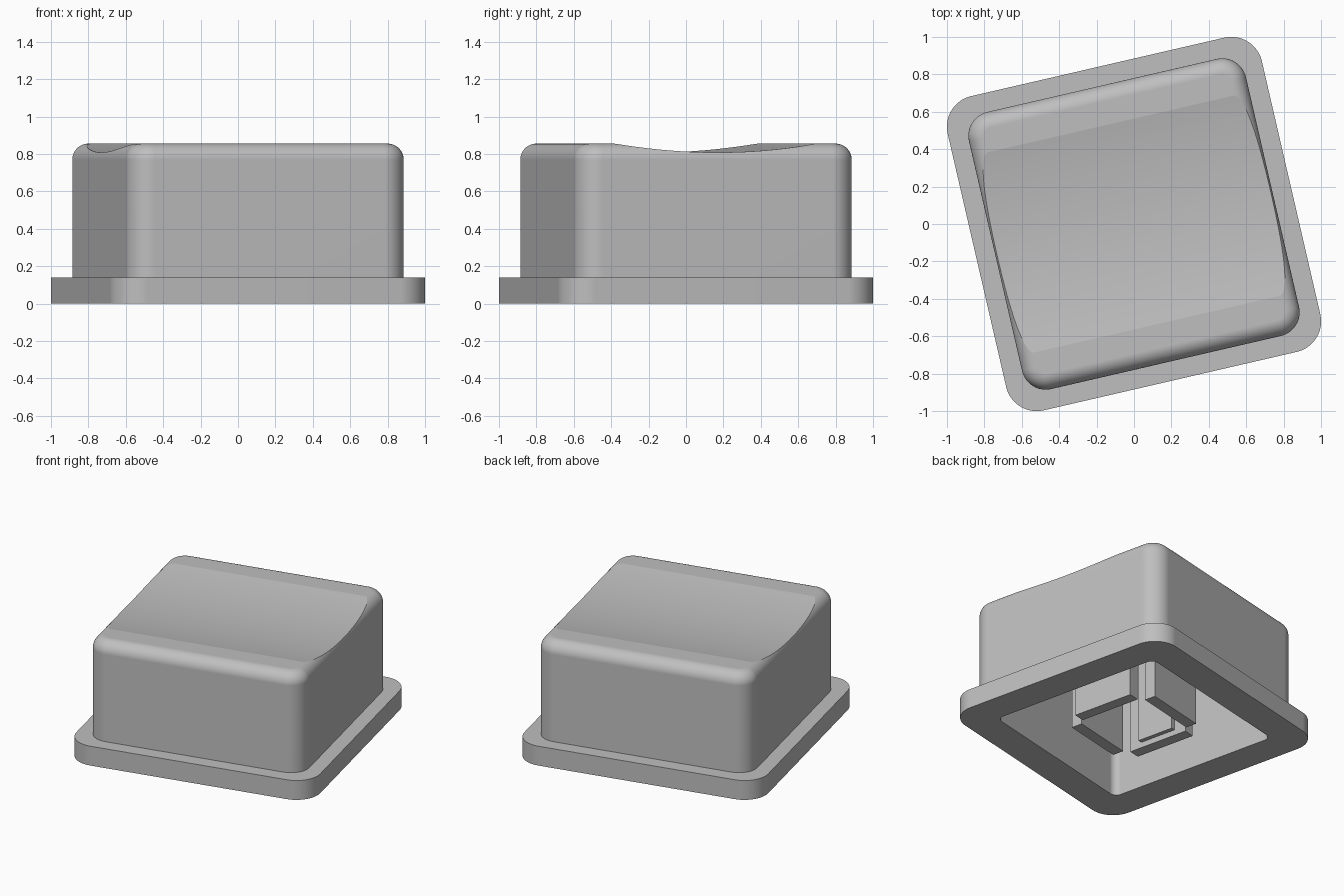
import bpy, bmesh
from math import sin, cos, pi, radians
from mathutils import Matrix

cube = bpy.data.objects.get("Cube")
if cube:
    bpy.data.objects.remove(cube)

TURN = radians(13)      # the whole cap is turned on its base
STEPS = 16              # segments per rounded corner

grey = bpy.data.materials.new("plain grey")
grey.use_nodes = True
colour = (0.52, 0.52, 0.52, 1)
grey.diffuse_color = colour
grey.node_tree.nodes["Principled BSDF"].inputs["Base Color"].default_value = colour


def make_object(name, bm):
    bmesh.ops.recalc_face_normals(bm, faces=bm.faces)
    mesh = bpy.data.meshes.new(name)
    bm.to_mesh(mesh)
    bm.free()
    mesh.materials.append(grey)
    obj = bpy.data.objects.new(name, mesh)
    bpy.context.collection.objects.link(obj)
    return obj


def ring(bm, half, radius, z):
    """Rounded square outline."""
    verts = []
    c = half - radius
    for k, (sx, sy) in enumerate([(1, 1), (-1, 1), (-1, -1), (1, -1)]):
        for i in range(STEPS + 1):
            a = (k + i / STEPS) * pi / 2
            verts.append(bm.verts.new((sx * c + radius * cos(a), sy * c + radius * sin(a), z)))
    return verts


# Cap shell: hollow inside, flange, walls and rounded top edge in one loft
FILLET, TOP = 0.085, 0.855
sections = [(0.64, 0.05, 0.70), (0.64, 0.05, 0), (0.862, 0.168, 0),
            (0.862, 0.168, 0.14), (0.76, 0.13, 0.14)]
for i in range(STEPS + 1):
    a = i / STEPS * pi / 2
    inset = FILLET * (1 - cos(a))
    sections.append((0.76 - inset, 0.13 - inset, TOP - FILLET + FILLET * sin(a)))

bm = bmesh.new()
rings = [ring(bm, *s) for s in sections]
for low, high in zip(rings, rings[1:]):
    for i in range(len(low)):
        j = (i + 1) % len(low)
        bm.faces.new((low[i], low[j], high[j], high[i]))
bm.faces.new(rings[0])
bm.faces.new(rings[-1])
shell = make_object("cap_shell", bm)

# Shallow cylindrical dish scooped from the top
DISH_R, DISH_LOW = 3.24, 0.808
bm = bmesh.new()
bmesh.ops.create_cone(bm, cap_ends=True, segments=360, radius1=DISH_R, radius2=DISH_R, depth=3,
                      matrix=Matrix.Translation((0, 0, DISH_LOW + DISH_R)) @ Matrix.Rotation(pi / 2, 4, 'Y'))
cutter = make_object("dish_cutter", bm)
cutter.hide_render = True
cut = shell.modifiers.new("dish", 'BOOLEAN')
cut.operation, cut.solver, cut.object = 'DIFFERENCE', 'EXACT', cutter
bpy.context.view_layer.objects.active = shell
shell.select_set(True)
bpy.ops.object.modifier_apply(modifier="dish")
bpy.data.objects.remove(cutter)
bpy.ops.object.shade_smooth_by_angle(angle=radians(7))
weighted = shell.modifiers.new("even shading", 'WEIGHTED_NORMAL')
weighted.keep_sharp = True
shell.rotation_euler.z = TURN


def block(name, x0, x1, half_y, z0, z1, angle):
    """Box spanning x0..x1, turned around the middle of the cap."""
    bm = bmesh.new()
    bmesh.ops.create_cube(bm, size=1, matrix=Matrix.Translation(((x0 + x1) / 2, 0, (z0 + z1) / 2))
                          @ Matrix.Diagonal((x1 - x0, half_y * 2, z1 - z0, 1)))
    make_object(name, bm).rotation_euler.z = TURN + angle


# Four socket walls under the cap, two of them with a thin inner rib
for k, side in enumerate(["left", "back", "right", "front"]):
    block(side + "_socket_wall", 0.26, 0.34, 0.225, 0.02, 0.71, k * pi / 2)
    if k % 2 == 0:
        block(side + "_socket_rib", 0.23, 0.27, 0.135, 0.06, 0.71, k * pi / 2)
